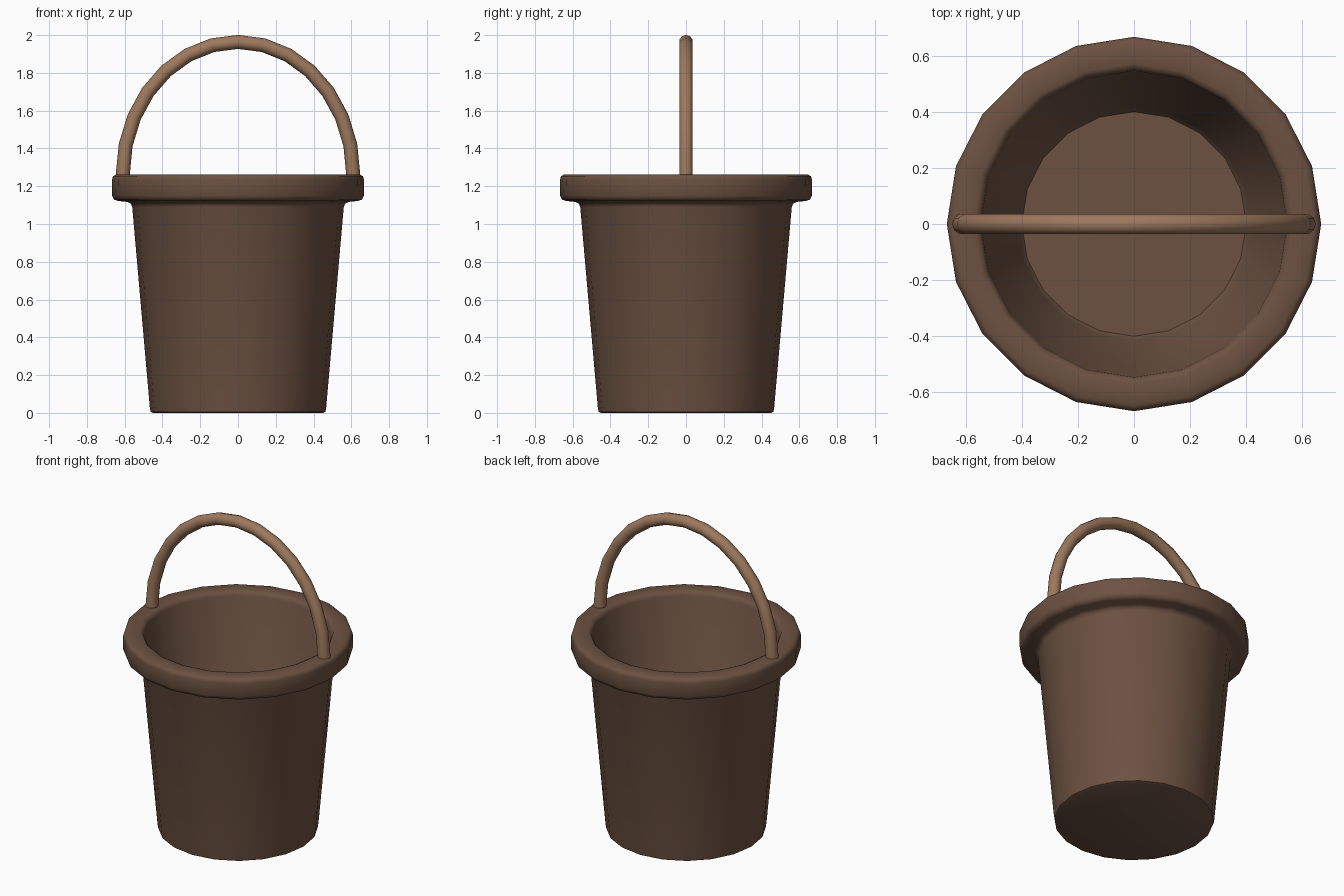
import bpy, bmesh, math

if "Cube" in bpy.data.objects:
    bpy.data.objects.remove(bpy.data.objects["Cube"])

SIDES = 20


def paint(obj, name, colour):
    mat = bpy.data.materials.new(name)
    mat.diffuse_color = (*colour, 1)
    mat.use_nodes = True
    mat.node_tree.nodes["Principled BSDF"].inputs["Base Color"].default_value = mat.diffuse_color
    obj.data.materials.append(mat)


def smooth(obj, degrees):
    bpy.ops.object.select_all(action='DESELECT')
    obj.select_set(True)
    bpy.context.view_layer.objects.active = obj
    bpy.ops.object.shade_smooth_by_angle(angle=math.radians(degrees))


def lathe(name, profile):
    """Revolve (radius, z) points; both ends are capped with a flat disc."""
    bm = bmesh.new()
    rings = []
    for r, z in profile:
        angles = [math.tau * i / SIDES for i in range(SIDES)]
        rings.append([bm.verts.new((r * math.cos(a), r * math.sin(a), z)) for a in angles])
    for low, high in zip(rings, rings[1:]):
        for i in range(SIDES):
            j = (i + 1) % SIDES
            bm.faces.new((low[i], low[j], high[j], high[i]))
    bm.faces.new(rings[0])
    bm.faces.new(rings[-1])
    bmesh.ops.recalc_face_normals(bm, faces=bm.faces)
    mesh = bpy.data.meshes.new(name)
    bm.to_mesh(mesh)
    bm.free()
    obj = bpy.data.objects.new(name, mesh)
    bpy.context.collection.objects.link(obj)
    return obj


# Bucket: tapered wall, thick rolled rim, hollow inside and floor
bucket = lathe("bucket", [
    (0.45, 0.0), (0.463, 0.006), (0.467, 0.03),
    (0.56, 1.09), (0.567, 1.108), (0.585, 1.117),
    (0.635, 1.122), (0.657, 1.13), (0.666, 1.15),
    (0.667, 1.235), (0.662, 1.253), (0.645, 1.262),
    (0.57, 1.262), (0.555, 1.255), (0.546, 1.235),
    (0.415, 0.08), (0.40, 0.06),
])
smooth(bucket, 50)
paint(bucket, "dark_brown", (0.15, 0.083, 0.053))

# Handle: half-ellipse tube whose ends sink into the rim
path = [(0.61, 1.2)]
for i in range(15):
    a = math.pi * i / 14
    path.append((0.61 * math.cos(a), 1.262 + 0.702 * math.sin(a)))
path.append((-0.61, 1.2))

curve = bpy.data.curves.new("handle", 'CURVE')
curve.dimensions = '3D'
curve.bevel_depth = 0.037
curve.bevel_resolution = 3
curve.use_fill_caps = True
spline = curve.splines.new('POLY')
spline.points.add(len(path) - 1)
for point, (x, z) in zip(spline.points, path):
    point.co = (x, 0, z, 1)
handle = bpy.data.objects.new("handle", curve)
bpy.context.collection.objects.link(handle)
bpy.ops.object.select_all(action='DESELECT')
handle.select_set(True)
bpy.context.view_layer.objects.active = handle
bpy.ops.object.convert(target='MESH')
handle = bpy.context.view_layer.objects.active
smooth(handle, 50)
paint(handle, "light_brown", (0.34, 0.19, 0.11))
